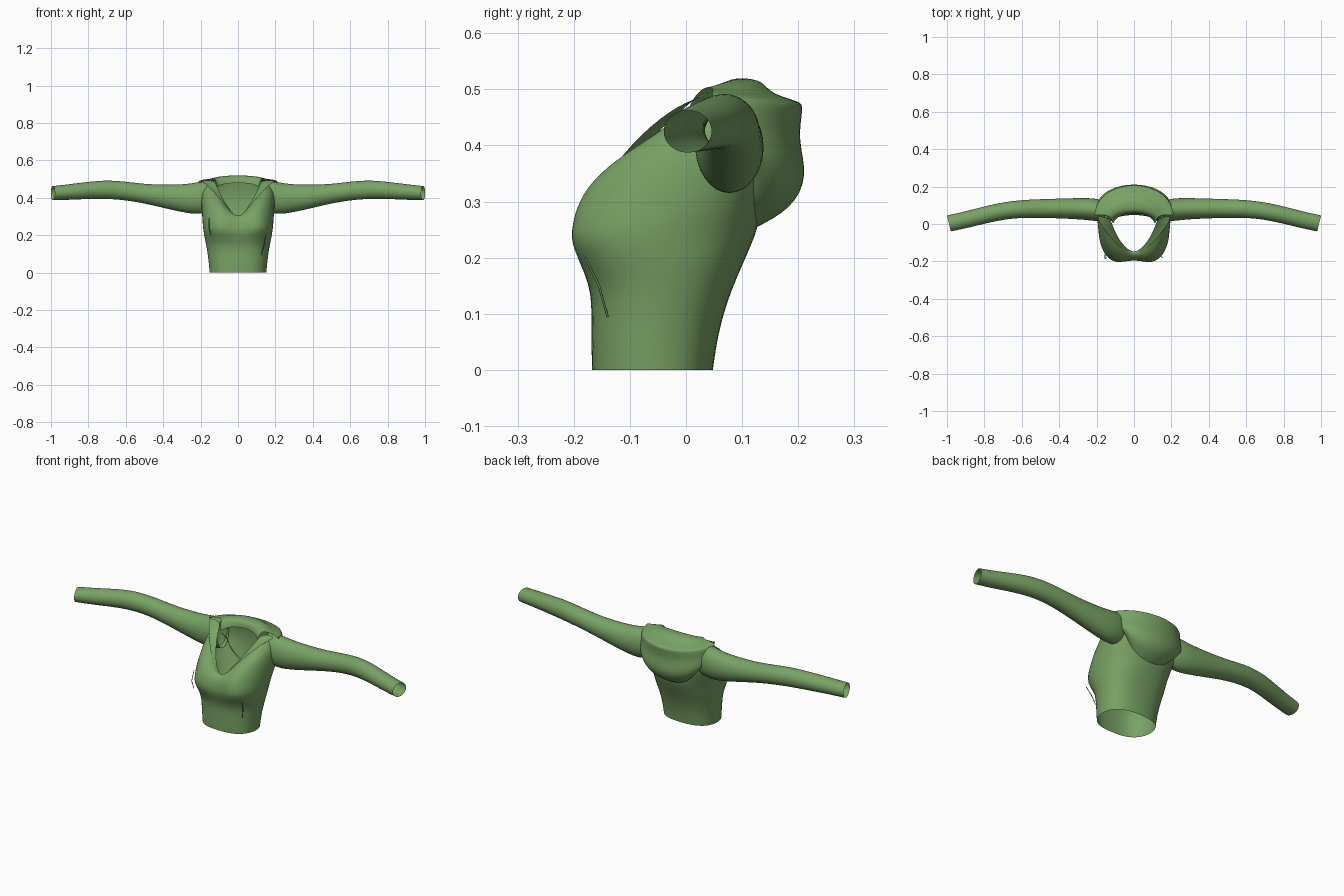
import bpy
from math import cos, sin, pi

cube = bpy.data.objects.get("Cube")
if cube:
    bpy.data.objects.remove(cube, do_unlink=True)

green = bpy.data.materials.new("moss_green_cloth")
green.use_nodes = True
green.diffuse_color = (0.19, 0.36, 0.13, 1)
green.node_tree.nodes["Principled BSDF"].inputs["Base Color"].default_value = green.diffuse_color


def loft(name, rows, closed=False, levels=2):
    """Skin a grid of point rows, mirror it to the other side and smooth it."""
    n = len(rows[0])
    verts = [p for row in rows for p in row]
    faces = []
    for r in range(len(rows) - 1):
        for c in range(n if closed else n - 1):
            d = (c + 1) % n
            faces.append((r * n + c, r * n + d, (r + 1) * n + d, (r + 1) * n + c))
    mesh = bpy.data.meshes.new(name)
    mesh.from_pydata(verts, [], faces)
    mesh.materials.append(green)
    for poly in mesh.polygons:
        poly.use_smooth = True
    obj = bpy.data.objects.new(name, mesh)
    bpy.context.collection.objects.link(obj)
    mirror = obj.modifiers.new("Mirror", 'MIRROR')
    mirror.use_clip = True
    sub = obj.modifiers.new("Smooth", 'SUBSURF')
    sub.levels = sub.render_levels = levels
    return obj


# Torso: lower rings follow one cross-section, front centre round to back centre
across = (0, .52, .88, 1, .88, .5, 0)
depth = (0, .01, .2, .5, .82, .97, 1)
# height, half width, front, back, hollow between the bust
levels = (
    (0, .158, -.168, .05, 0),
    (.07, .164, -.17, .06, 0),
    (.14, .175, -.168, .082, 0),
    (.19, .187, -.198, .105, .012),
    (.225, .192, -.222, .12, .035),
    (.255, .196, -.226, .133, .048),
)
rows = []
for z, w, front, back, dip in levels:
    row = [(w * a, front + (back - front) * d, z) for a, d in zip(across, depth)]
    row[0] = (0, front + dip, z)
    rows.append(row)
# Chest, shoulders and the V neckline
rows += [
    [(0, -.175, .267), (.095, -.208, .32), (.178, -.12, .33), (.2, .02, .34),
     (.185, .11, .34), (.1, .145, .34), (0, .14, .34)],
    [(0, -.17, .275), (.09, -.15, .375), (.165, -.07, .415), (.21, .05, .46),
     (.19, .125, .43), (.1, .145, .42), (0, .14, .42)],
    [(0, -.165, .28), (.06, -.112, .352), (.115, -.03, .445), (.15, .045, .49),
     (.13, .1, .495), (.07, .125, .495), (0, .125, .495)],
]
loft("torso", rows)

# Sleeves: x, centre y, centre z, half depth, half height
stations = (
    (.14, .07, .41, .05, .08),
    (.2, .075, .4, .062, .088),
    (.27, .082, .394, .058, .078),
    (.4, .083, .408, .053, .062),
    (.5, .083, .422, .05, .052),
    (.6, .081, .437, .048, .05),
    (.7, .07, .445, .045, .05),
    (.8, .048, .44, .044, .046),
    (.9, .022, .431, .043, .042),
    (.99, .003, .425, .043, .038),
)
rows = []
for x, y, z, ry, rz in stations:
    tilt = .25 if x > .65 else 0
    ring = []
    for k in range(8):
        a = k * pi / 4 + pi / 8
        dy = 1.1 * ry * cos(a)
        ring.append((x + tilt * dy, y + dy, z + 1.1 * rz * sin(a)))
    rows.append(ring)
loft("sleeves", rows, closed=True)

# Hood lying on the back: half width, side y, side z, back y, back z
hood = (
    (.11, .0, .455, .058, .48),
    (.12, .015, .49, .062, .515),
    (.125, .035, .505, .1, .522),
    (.14, .045, .503, .14, .515),
    (.165, .05, .5, .15, .492),
    (.205, .045, .494, .207, .478),
    (.214, .05, .486, .211, .468),
    (.208, .07, .455, .2, .41),
    (.205, .09, .42, .22, .345),
    (.18, .11, .39, .19, .285),
    (.14, .11, .37, .12, .25),
)
rows = []
for w, ys, zs, yb, zb in hood:
    row = []
    for k in range(7):
        a = k * pi / 12
        row.append((w * sin(a), ys + (yb - ys) * cos(a), zs + (zb - zs) * cos(a)))
    rows.append(row)
loft("hood", rows)

# Folded lapels running from the V up to the hood
loft("lapels", [
    [(.002, -.168, .282), (.055, -.12, .352), (.095, -.055, .42), (.118, .0, .47), (.125, .03, .495)],
    [(.002, -.178, .284), (.078, -.125, .372), (.135, -.062, .438), (.18, .0, .48), (.208, .05, .492)],
])


# Thin drawcords down the front
def cord(name, points):
    curve = bpy.data.curves.new(name, 'CURVE')
    curve.dimensions = '3D'
    curve.bevel_depth = .002
    curve.bevel_resolution = 1
    spline = curve.splines.new('POLY')
    spline.points.add(len(points) - 1)
    for point, co in zip(spline.points, points):
        point.co = (*co, 1)
    curve.materials.append(green)
    bpy.context.collection.objects.link(bpy.data.objects.new(name, curve))


cord("left_drawcord", [(.15, -.18, .2), (.14, -.155, .15), (.125, -.14, .095)])
cord("right_drawcord", [(-.155, -.165, .29), (-.155, -.185, .24), (-.145, -.18, .2)])
